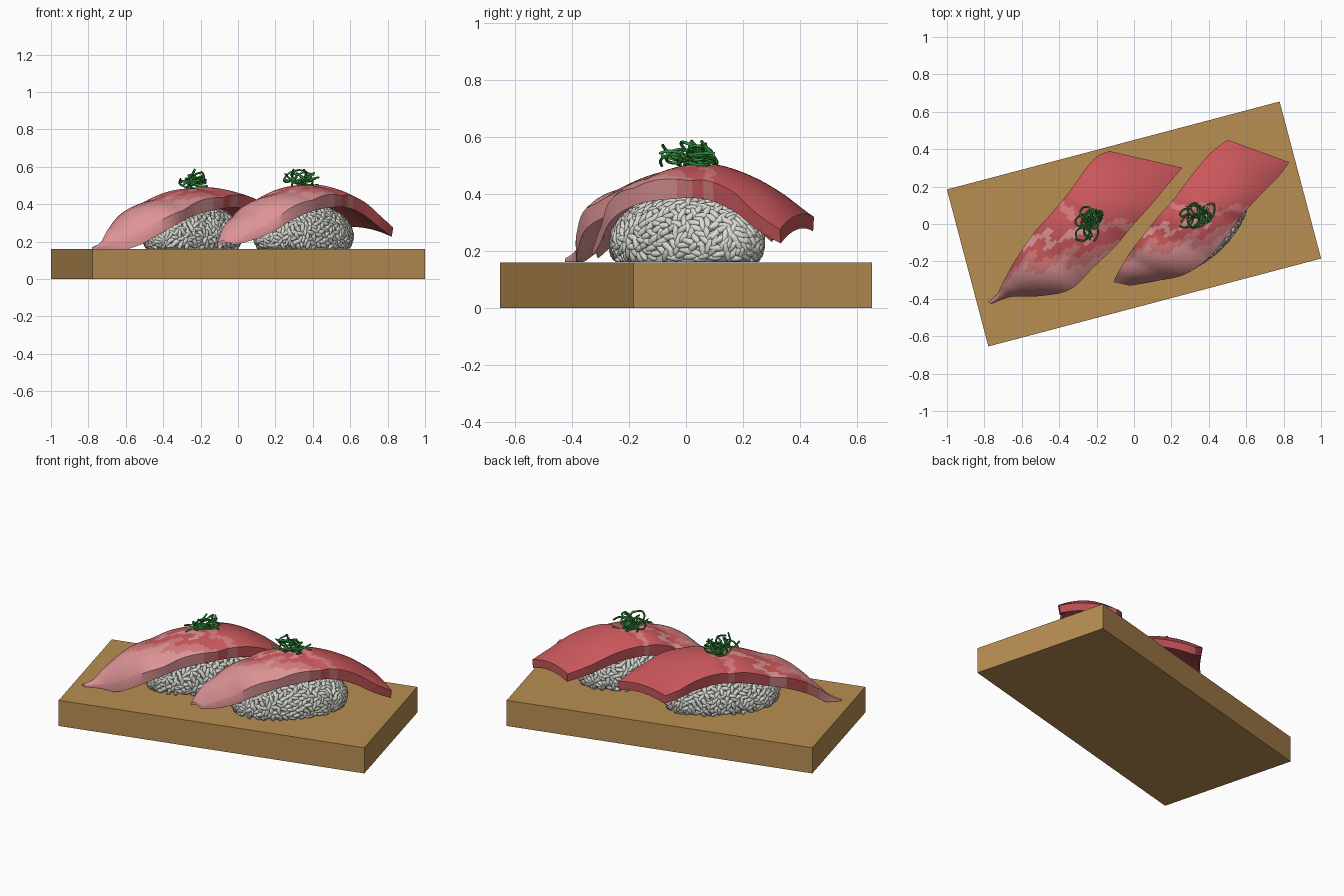
import bpy, math, random
from mathutils import Vector, Matrix, Euler

random.seed(4)
if "Cube" in bpy.data.objects:
    bpy.data.objects.remove(bpy.data.objects["Cube"])


def material(name, r, g, b):
    m = bpy.data.materials.new(name)
    m.use_nodes = True
    m.diffuse_color = (r, g, b, 1)
    m.node_tree.nodes["Principled BSDF"].inputs["Base Color"].default_value = (r, g, b, 1)
    return m


WOOD = material("wood", .48, .27, .085)
RED = material("red fish", .58, .095, .105)
MID = material("rose fish", .64, .19, .195)
PINK = material("pink fish", .72, .29, .30)
RICE = material("rice white", .70, .70, .65)
GREEN = material("herb green", .03, .27, .045)


def mesh_object(name, verts, faces, mats, smooth=None):
    me = bpy.data.meshes.new(name)
    me.from_pydata(verts, [], faces)
    ob = bpy.data.objects.new(name, me)
    bpy.context.collection.objects.link(ob)
    for m in mats:
        me.materials.append(m)
    bpy.ops.object.select_all(action='DESELECT')
    ob.select_set(True)
    bpy.context.view_layer.objects.active = ob
    if smooth:
        bpy.ops.object.shade_smooth_by_angle(angle=math.radians(smooth))
    return ob


# Serving board, turned on the table
bpy.ops.mesh.primitive_cube_add(size=1, location=(0, 0, .08), rotation=(0, 0, math.radians(14.8)))
board = bpy.context.object
board.name = "serving_board"
board.scale = (1.84, .868, .16)
board.data.materials.append(WOOD)


def spline(rows, t):
    """Smooth interpolation through the cross rows, t in 0..1."""
    x = t * (len(rows) - 1)
    i = min(int(x), len(rows) - 2)
    f = x - i
    p = [rows[max(0, min(len(rows) - 1, i + k))] for k in (-1, 0, 1, 2)]
    return [b + .5 * f * (c - a + f * (2 * a - 5 * b + 4 * c - d + f * (3 * (b - c) + d - a)))
            for a, b, c, d in zip(*p)]


def fish_colour(t, u):
    """Pale belly at the front, red back, with rose streaks between."""
    wave = .035 * math.sin(7 * u + 9 * t) + .02 * math.sin(15 * u + 2)
    v = t - .13 * u + wave
    if v < .36:
        return 2
    if v < .43 or abs(t - .61 - .03 * u + wave * .5) < .018:
        return 1
    if abs(v - .52) < .025 and u < .4:
        return 2
    return 0


def fish_slice(name, rows, n=72, m=20):
    verts, faces, tags = [], [], []
    for i in range(n + 1):
        t = i / n
        lx, ly, lz, rx, ry, rz, crown = spline(rows, t)
        thick = .016 + .052 * min(1, t * 5) - .018 * max(0, t - .75) * 4
        for side in (0, 1):
            for j in range(m + 1):
                u = (2 * j / m - 1) * (-1 if side else 1)
                w = u * (.95 if side else 1)
                a = (w + 1) / 2
                z = lz + (rz - lz) * a + (crown - (lz + rz) / 2) * (1 - u * u)
                # flake ridges on the front part
                if not side and t < .62:
                    z += .012 * (abs(math.sin(math.pi * (t * 5 + .12 * u))) - .7) * min(1, t * 6)
                z -= thick * side
                verts.append((lx + (rx - lx) * a, ly + (ry - ly) * a, max(z, .161)))
    ring = 2 * (m + 1)
    for i in range(n):
        for j in range(ring):
            k = (j + 1) % ring
            faces.append((i * ring + j, i * ring + k, (i + 1) * ring + k, (i + 1) * ring + j))
            col = j if j <= m else ring - 1 - j
            tags.append(fish_colour((i + .5) / n, max(-1, min(1, 2 * (col + .5) / m - 1))))
    faces += [tuple(reversed(range(ring))), tuple(range(n * ring, (n + 1) * ring))]
    tags += [2, 0]
    ob = mesh_object(name, verts, faces, (RED, MID, PINK), 40)
    for poly, tag in zip(ob.data.polygons, tags):
        poly.material_index = tag
    return ob


# Each row: left edge xyz, right edge xyz, crown height; front to back
fish_slice("left_fish_slice".replace("left", "right"), [
    (-.78, -.42, .17, -.76, -.425, .17, .175),
    (-.73, -.37, .2, -.66, -.39, .19, .21),
    (-.69, -.29, .28, -.5, -.385, .26, .31),
    (-.62, -.17, .35, -.34, -.35, .35, .4),
    (-.53, -.04, .4, -.22, -.235, .41, .45),
    (-.43, .07, .43, -.1, -.12, .44, .485),
    (-.34, .18, .44, 0, 0, .45, .49),
    (-.27, .28, .42, .09, .1, .43, .46),
    (-.2, .36, .37, .18, .21, .36, .4),
    (-.13, .39, .33, .26, .3, .28, .33)])
fish_slice("left_fish_slice", [
    (-.11, -.31, .19, -.02, -.33, .2, .21),
    (-.08, -.25, .27, .12, -.305, .27, .3),
    (-.02, -.15, .35, .27, -.27, .37, .4),
    (.05, -.06, .4, .4, -.18, .43, .46),
    (.13, .04, .44, .5, -.06, .45, .495),
    (.21, .13, .45, .59, .06, .45, .505),
    (.3, .25, .43, .68, .16, .41, .47),
    (.4, .37, .37, .77, .25, .33, .405),
    (.5, .45, .32, .83, .33, .275, .325)])


# Rice: a solid core covered in separate grains
bpy.ops.mesh.primitive_ico_sphere_add(subdivisions=2, radius=1)
grain = bpy.context.object
grain_verts = [v.co.copy() for v in grain.data.vertices]
grain_faces = [tuple(p.vertices) for p in grain.data.polygons]
bpy.data.objects.remove(grain)


def rice_ball(name, cx, cy, count=900):
    radii = Vector((.325, .172, .165))
    place = Matrix.Translation((cx, cy, .23)) @ Matrix.Rotation(math.radians(46), 4, 'Z')
    verts, faces = [], []

    def add(mat):
        base = len(verts)
        verts.extend(mat @ v for v in grain_verts)
        faces.extend(tuple(base + k for k in f) for f in grain_faces)

    add(place @ Matrix.Diagonal((*(radii * .97), 1)))
    for v in verts:
        v.z = max(v.z, .161)
    for i in range(count):
        h = 1 - 2 * (i + .5) / count
        a = i * math.pi * (3 - math.sqrt(5))
        r = math.sqrt(1 - h * h)
        d = Vector((r * math.cos(a), r * math.sin(a), h))
        p = Vector(x * y for x, y in zip(d, radii))
        if p.z < -.058:
            continue
        normal = Vector(x / y for x, y in zip(d, radii)).normalized()
        turn = normal.to_track_quat('Z', 'Y').to_matrix().to_4x4()
        spin = Euler((0, random.uniform(-.25, .25), random.uniform(0, math.pi))).to_matrix().to_4x4()
        size = random.uniform(.85, 1.15)
        add(place @ Matrix.Translation(p) @ turn @ spin
            @ Matrix.Diagonal((.03 * size, .0125, .0115, 1)))
    for v in verts:
        v.z = max(v.z, .1605)
    mesh_object(name, verts, faces, (RICE,), 60)


rice_ball("right_rice", -.245, 0)
rice_ball("left_rice", .35, .005)


# Herb garnish: loose curls of thin shoots
def garnish(name, cx, cy, cz, sx, sy, count=13):
    cu = bpy.data.curves.new(name, 'CURVE')
    cu.dimensions = '3D'
    cu.bevel_depth = .0055
    cu.bevel_resolution = 1
    cu.resolution_u = 3
    for _ in range(count):
        s = cu.splines.new('NURBS')
        s.points.add(9)
        s.use_endpoint_u = True
        centre = Vector((cx + random.uniform(-sx, sx), cy + random.uniform(-sy, sy),
                         cz + random.uniform(.005, .045)))
        tilt = Euler((random.uniform(-.7, .7), random.uniform(-.7, .7), random.uniform(0, 6))).to_matrix()
        r = random.uniform(.025, .045)
        for k, pt in enumerate(s.points):
            a = k * random.uniform(.6, .75)
            q = centre + tilt @ Vector((r * math.cos(a) * 1.3, r * math.sin(a), .004 * k - .015))
            pt.co = (q.x, q.y, max(q.z, cz - .012), 1)
    ob = bpy.data.objects.new(name, cu)
    bpy.context.collection.objects.link(ob)
    cu.materials.append(GREEN)
    bpy.ops.object.select_all(action='DESELECT')
    ob.select_set(True)
    bpy.context.view_layer.objects.active = ob
    bpy.ops.object.convert(target='MESH')
    bpy.ops.object.shade_smooth_by_angle(angle=math.radians(60))


garnish("right_garnish", -.235, .005, .495, .04, .06)
garnish("left_garnish", .335, .04, .505, .06, .035)
